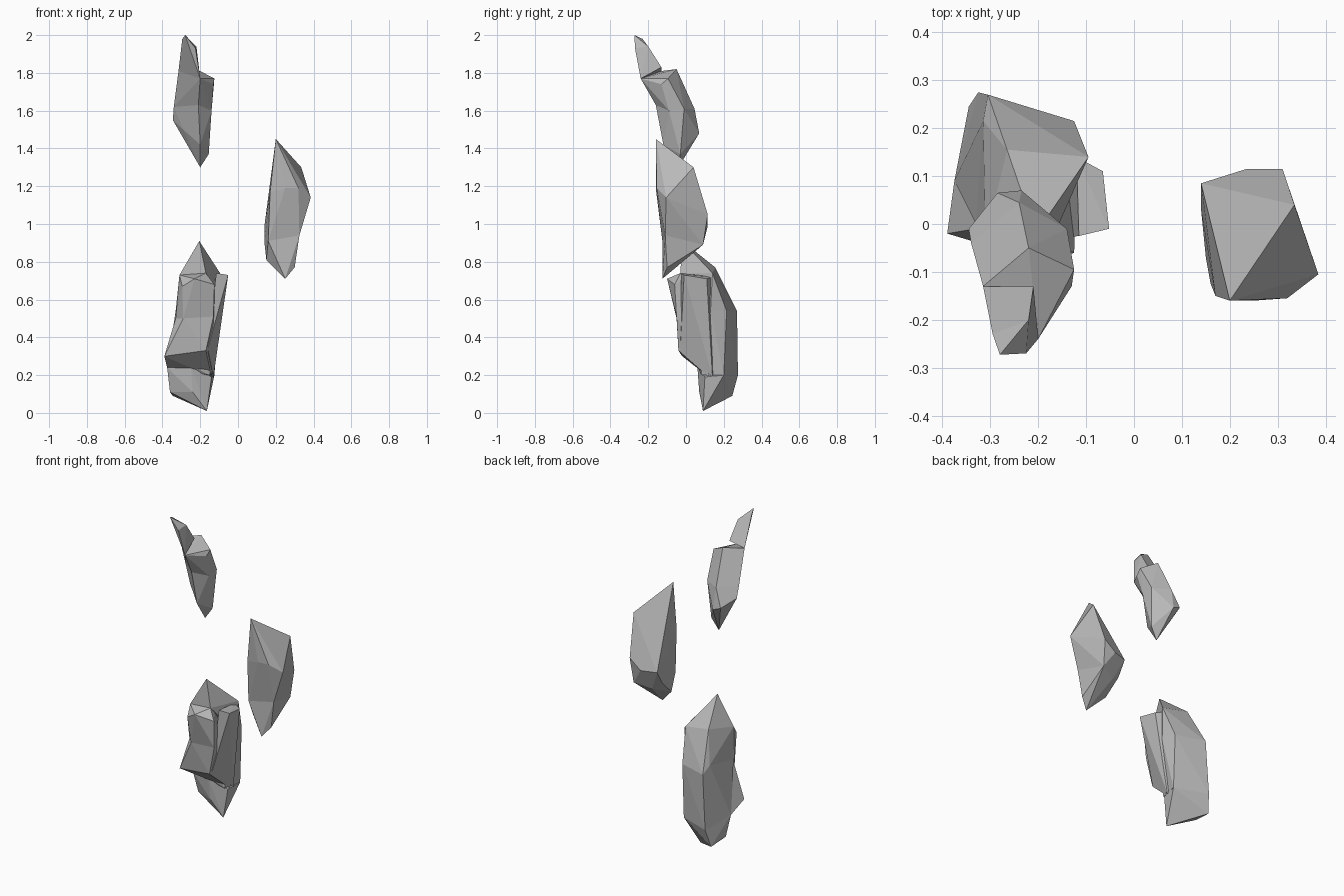
import bpy
import bmesh
import math
from mathutils import Vector

default_cube = bpy.data.objects.get("Cube")
if default_cube:
    bpy.data.objects.remove(default_cube, do_unlink=True)

# Plain grey stone
stone = bpy.data.materials.new("grey stone")
stone.use_nodes = True
grey = (0.48, 0.48, 0.48, 1)
stone.diffuse_color = grey
shader = next(n for n in stone.node_tree.nodes if n.type == "BSDF_PRINCIPLED")
shader.inputs["Base Color"].default_value = grey
shader.inputs["Roughness"].default_value = 0.9


def chunk(name, *corners):
    """Make one faceted piece of rock from its corners, given in hundredths."""
    bm = bmesh.new()
    for corner in corners:
        bm.verts.new(Vector(corner) / 100)
    hull = bmesh.ops.convex_hull(bm, input=bm.verts[:], use_existing_faces=False)
    buried = {e for e in hull["geom_interior"] if isinstance(e, bmesh.types.BMVert)}
    buried.update(v for v in bm.verts if not v.link_faces)
    bmesh.ops.delete(bm, geom=list(buried), context="VERTS")

    # Merge nearly coplanar triangles into larger flat facets
    bmesh.ops.dissolve_limit(bm, angle_limit=math.radians(4),
                             verts=bm.verts[:], edges=bm.edges[:])
    bmesh.ops.recalc_face_normals(bm, faces=bm.faces[:])
    mesh = bpy.data.meshes.new(name)
    bm.to_mesh(mesh)
    bm.free()
    mesh.materials.append(stone)
    piece = bpy.data.objects.new(name, mesh)
    bpy.context.collection.objects.link(piece)
    return piece


# Upper shard: a leaning tip, a bent waist and a pointed foot
upper_collar = [(-20, -24, 177), (-13, -13, 174), (-12.5, -9.5, 177),
                (-22, -5, 182), (-31.5, -13, 181)]
upper_waist = [(-21, -16, 163), (-14, -9, 160), (-14, -1, 161),
               (-24, 4.5, 161), (-34, -4, 162)]
chunk("upper_shard_tip",
      (-28, -27.3, 200), (-29.5, -23, 198), (-22.5, -27, 193),
      (-22, -20, 194), (-20, -24, 177), (-21, -13, 183), (-31.5, -13, 181))
chunk("upper_shard_body", *upper_collar, *upper_waist)
chunk("upper_shard_foot", *upper_waist,
      (-20, -12, 142), (-20, -4, 130), (-15.5, -3, 137),
      (-23.5, 7, 148), (-28.5, 6.5, 150), (-34.5, -1, 155), (-29, -6, 150))

# Side shard: a tall wedge with a tapered foot
side_waist = [(16, -12.5, 91), (32.5, -11, 94), (30, 9, 89), (20, 5, 86),
              (14, 3, 90)]
chunk("side_shard_body", *side_waist,
      (20, -16, 145), (33.5, 4, 130), (38.5, -10.5, 114), (32, -15.5, 119),
      (25, -16, 119), (17, -15, 117), (31, 11.5, 105), (23.5, 11.5, 99),
      (14, 8.5, 99))
chunk("side_shard_foot", *side_waist,
      (25, -12.5, 71), (30, -10, 77), (15, -7, 81))

# Lower cluster: a large slab at the back
slab_middle = [(-30.5, 27, 54), (-12.5, 21.5, 54), (-31.5, 21.5, 58),
               (-10, 13, 54), (-33, 0, 54)]
chunk("lower_slab_peak", *slab_middle,
      (-20.5, -2, 91), (-9.5, 14, 74), (-26.5, 15.5, 77),
      (-31, -3, 73), (-17, -3, 74))
chunk("lower_slab_body", *slab_middle,
      (-32.5, 27.5, 20), (-12.5, 20, 20), (-37.5, 9, 24), (-15, 8, 20),
      (-25, 6, 25))
chunk("lower_slab_foot",
      (-32.5, 27.5, 20), (-12.5, 20, 20), (-37.5, 9, 24), (-14, 10, 19),
      (-25, 6, 25), (-36, 12, 11), (-34.5, 24.5, 9), (-24, 7, 11),
      (-16.5, 9, 1))

# Front buttress, pinched at mid height and flared at its lower lip
buttress_middle = [(-33, -1, 50), (-29, -5, 50), (-13, -5, 51), (-12, 8, 50),
                   (-30, 10, 50)]
chunk("lower_buttress_top", *buttress_middle,
      (-31, -3, 73), (-29.5, -8, 67), (-23, -10, 71), (-12.5, -6, 68),
      (-17, -3, 74), (-20, 6, 74))
chunk("lower_buttress_lip", *buttress_middle,
      (-39, -2, 30), (-17, -4, 33), (-15, 6, 24), (-37.5, 9, 24),
      (-14, 12, 19))

# Thin flake along the inner side
chunk("lower_side_flake",
      (-11.5, -2.5, 74), (-5.2, -1, 73), (-6.5, 11, 71), (-12, 14, 72),
      (-9, 5, 50), (-16, -3, 34), (-14, 4, 33), (-13, 14, 19), (-16, 15, 20))
